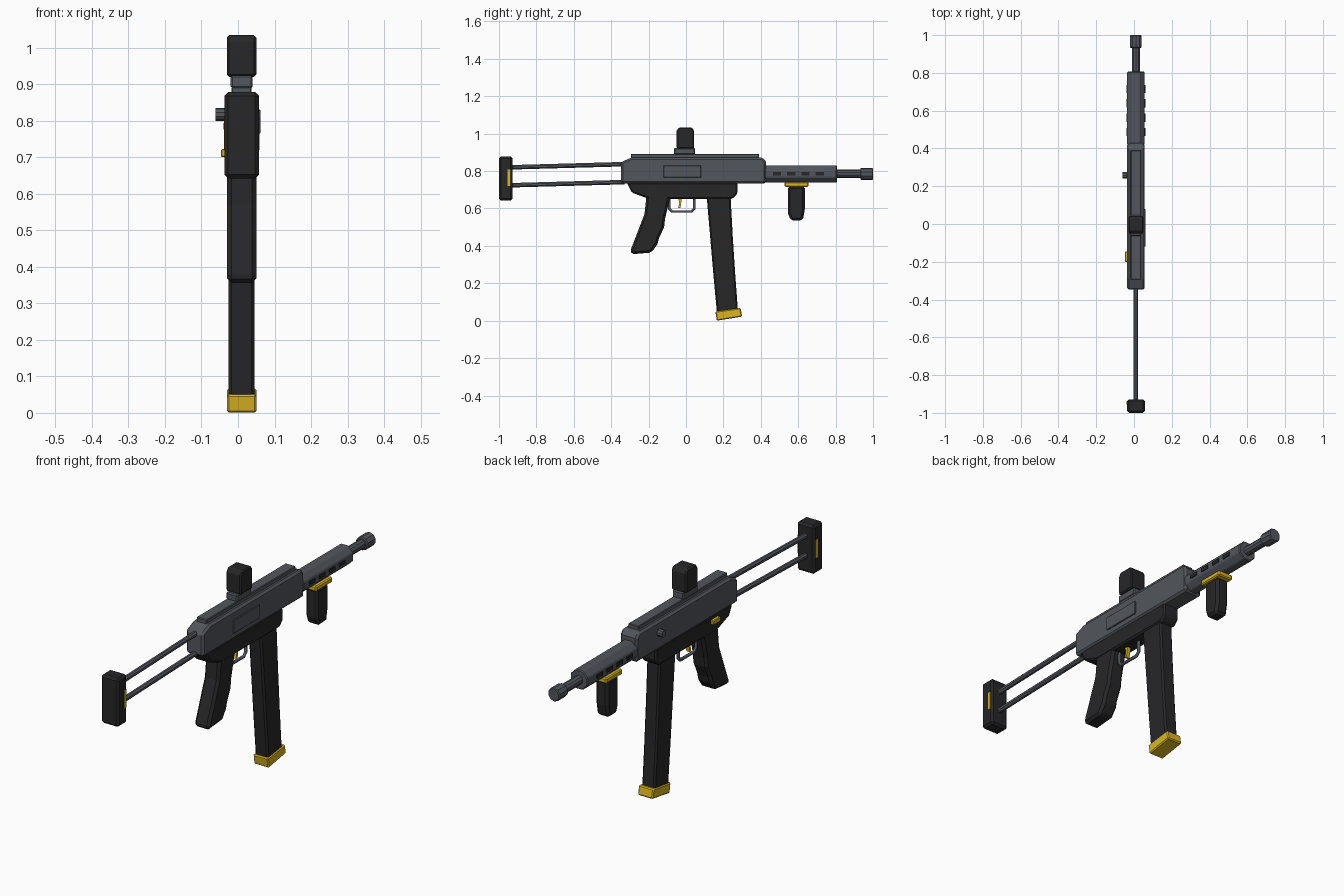
import bpy, bmesh, math
from mathutils import Vector

if "Cube" in bpy.data.objects:
    bpy.data.objects.remove(bpy.data.objects["Cube"])

CX = 0.01  # centre plane of the body


def material(name, rgb):
    m = bpy.data.materials.new(name)
    m.diffuse_color = (*rgb, 1)
    m.use_nodes = True
    m.node_tree.nodes["Principled BSDF"].inputs["Base Color"].default_value = m.diffuse_color
    return m


STEEL = material("gunmetal", (0.085, 0.095, 0.11))
BLACK = material("black_polymer", (0.02, 0.02, 0.022))
GOLD = material("yellow_accent", (0.72, 0.47, 0.015))


def finish(name, bm, mat, bevel=0):
    bmesh.ops.recalc_face_normals(bm, faces=bm.faces)
    me = bpy.data.meshes.new(name)
    bm.to_mesh(me)
    bm.free()
    me.materials.append(mat)
    ob = bpy.data.objects.new(name, me)
    bpy.context.collection.objects.link(ob)
    if bevel:
        b = ob.modifiers.new("Bevel", 'BEVEL')
        b.width, b.segments, b.limit_method = bevel, 1, 'ANGLE'
        b.angle_limit = math.radians(40)
    return ob


def prism(name, profile, width, mat, bevel=0, x=CX):
    """Side profile of (y, z) points, extruded symmetrically in x."""
    bm = bmesh.new()
    f = bm.faces.new([bm.verts.new((x - width / 2, y, z)) for y, z in profile])
    ext = bmesh.ops.extrude_face_region(bm, geom=[f])['geom']
    bmesh.ops.translate(bm, vec=(width, 0, 0),
                        verts=[v for v in ext if isinstance(v, bmesh.types.BMVert)])
    return finish(name, bm, mat, bevel)


def box(name, y0, y1, z0, z1, width, mat, bevel=0, x=CX):
    return prism(name, [(y0, z0), (y1, z0), (y1, z1), (y0, z1)], width, mat, bevel, x)


def rod(name, a, b, r, mat, sides=8, bevel=0):
    """Cylinder between two points, flats facing the axes."""
    a, b = Vector(a), Vector(b)
    bm = bmesh.new()
    R = r / math.cos(math.pi / sides)
    bmesh.ops.create_cone(bm, cap_ends=True, segments=sides, radius1=R, radius2=R,
                          depth=(b - a).length)
    for v in bm.verts:
        ang = math.pi / sides
        x, y = v.co.x, v.co.y
        v.co.x = x * math.cos(ang) - y * math.sin(ang)
        v.co.y = x * math.sin(ang) + y * math.cos(ang)
    bmesh.ops.transform(bm, verts=bm.verts, matrix=(b - a).to_track_quat('Z', 'X').to_matrix().to_4x4())
    bmesh.ops.translate(bm, verts=bm.verts, vec=(a + b) / 2)
    return finish(name, bm, mat, bevel)


# Receiver halves and top rail
prism("upper_receiver", [(-0.348, 0.733), (0.428, 0.733), (0.428, 0.85), (0.41, 0.873),
                         (-0.29, 0.873), (-0.348, 0.848)], 0.093, STEEL, 0.01)
prism("lower_receiver", [(-0.318, 0.74), (-0.29, 0.685), (-0.2, 0.652), (0.25, 0.652),
                         (0.275, 0.68), (0.275, 0.74)], 0.084, BLACK, 0.008)
box("top_rail", -0.294, 0.39, 0.868, 0.892, 0.055, STEEL, 0.003)
box("ejection_port_cover", -0.12, 0.08, 0.765, 0.83, 0.012, STEEL, 0.002, x=0.056)

# Optic
box("optic_mount", -0.064, 0.048, 0.888, 0.924, 0.06, STEEL, 0.005)
prism("optic_housing", [(-0.05, 0.92), (0.043, 0.92), (0.043, 1.015), (0.03, 1.034),
                        (-0.037, 1.034), (-0.05, 1.015)], 0.08, BLACK, 0.006)

# Left side controls
rod("charging_handle", (-0.062, 0.257, 0.817), (-0.03, 0.257, 0.817), 0.017, STEEL, 10)
box("selector_switch", -0.2, -0.145, 0.7, 0.722, 0.022, GOLD, 0.003, x=-0.036)

# Pistol grip
prism("pistol_grip", [(-0.21, 0.68), (-0.08, 0.68), (-0.112, 0.545), (-0.117, 0.5),
                      (-0.145, 0.44), (-0.152, 0.41), (-0.185, 0.364), (-0.294, 0.355),
                      (-0.295, 0.38), (-0.222, 0.57)], 0.08, BLACK, 0.012)

# Trigger guard as a swept loop, and the trigger
curve = bpy.data.curves.new("trigger_guard", 'CURVE')
curve.dimensions = '3D'
curve.bevel_depth, curve.bevel_resolution = 0.008, 1
path = [(-0.09, 0.66), (-0.09, 0.6), (-0.075, 0.584), (0.03, 0.584), (0.045, 0.6), (0.045, 0.66)]
sp = curve.splines.new('POLY')
sp.points.add(len(path) - 1)
for p, (y, z) in zip(sp.points, path):
    p.co = (CX, y, z, 1)
curve.materials.append(STEEL)
bpy.context.collection.objects.link(bpy.data.objects.new("trigger_guard", curve))
prism("trigger", [(-0.042, 0.66), (-0.022, 0.66), (-0.026, 0.628), (-0.03, 0.602),
                  (-0.042, 0.602), (-0.036, 0.63)], 0.018, GOLD)

# Gently curved magazine with base pad
prism("magazine", [(0.11, 0.67), (0.238, 0.67), (0.25, 0.45), (0.263, 0.25), (0.278, 0.05),
                   (0.166, 0.035), (0.147, 0.24), (0.129, 0.45)], 0.071, BLACK, 0.008)
prism("magazine_base_pad", [(0.165, 0.0), (0.3, 0.022), (0.292, 0.068), (0.157, 0.05)],
      0.08, GOLD, 0.005)

# Handguard with vents on both sides
BZ = 0.785
rod("handguard", (CX, 0.42, BZ), (CX, 0.807, BZ), 0.046, STEEL, 8, 0.004)
for i in range(4):
    y = 0.465 + i * 0.076
    for side, s in (("left", -1), ("right", 1)):
        box(f"vent_{side}_{i + 1}", y, y + 0.044, BZ - 0.009, BZ + 0.009, 0.012, BLACK,
            x=CX + s * 0.044)

# Barrel and muzzle
rod("barrel", (CX, 0.79, BZ), (CX, 0.95, BZ), 0.021, STEEL, 10)
rod("muzzle", (CX, 0.932, BZ), (CX, 1.0, BZ), 0.031, STEEL, 10, 0.004)

# Foregrip
box("foregrip_mount", 0.527, 0.655, 0.716, 0.742, 0.08, GOLD, 0.005)
prism("foregrip", [(0.545, 0.72), (0.636, 0.72), (0.636, 0.6), (0.625, 0.537),
                   (0.56, 0.535), (0.545, 0.575)], 0.066, BLACK, 0.012)

# Wire stock with butt pad and side stripes
for n, z in (("upper", 0.82), ("lower", 0.724)):
    rod(f"stock_rod_{n}", (CX, -0.94, z), (CX, -0.33, z + 0.017), 0.012, STEEL, 8)
box("butt_pad", -1.0, -0.928, 0.642, 0.878, 0.094, BLACK, 0.01)
for side, s in (("left", -1), ("right", 1)):
    box(f"butt_stripe_{side}", -0.955, -0.939, 0.72, 0.808, 0.006, GOLD, x=CX + s * 0.0455)
